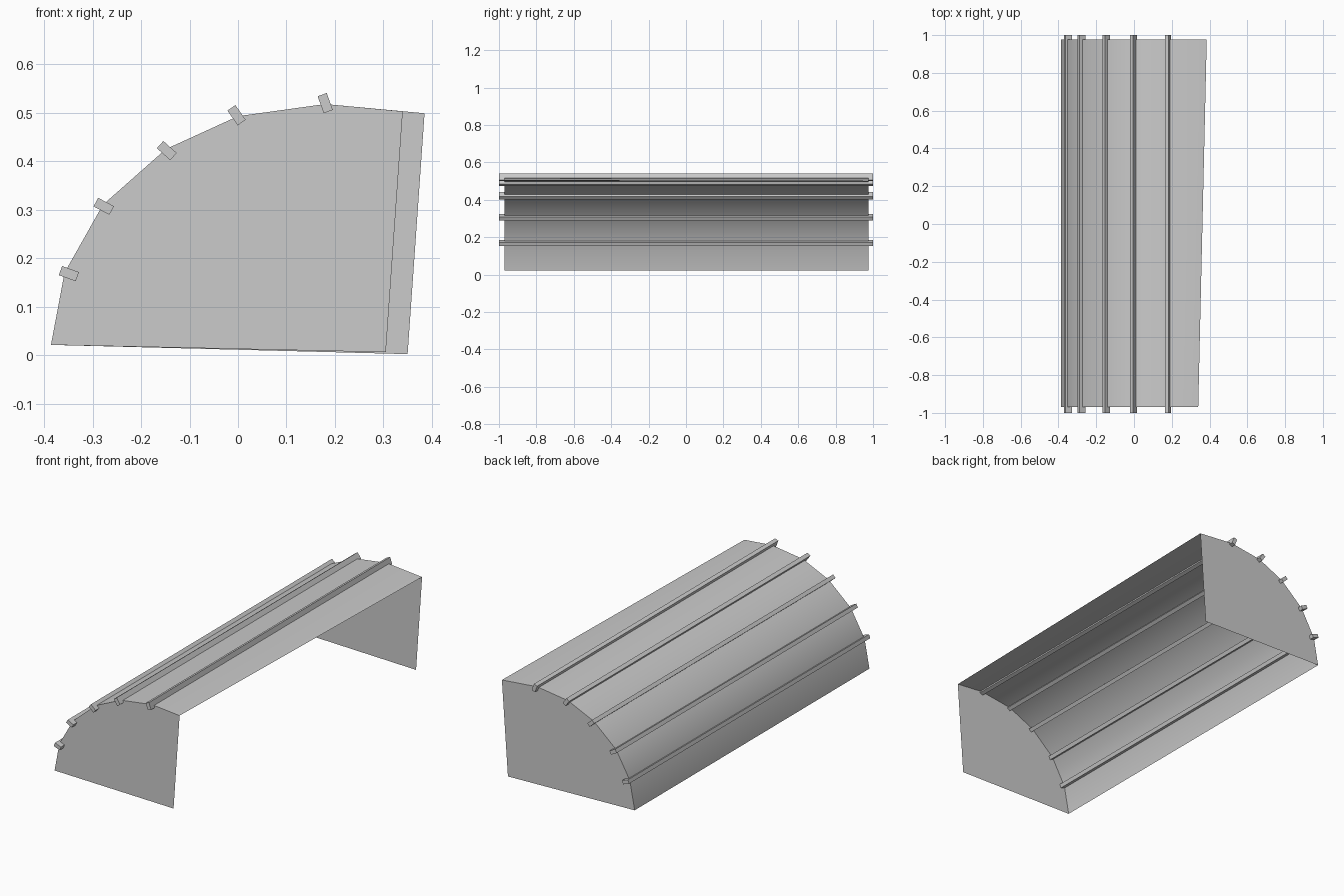
import bpy, bmesh, math

if "Cube" in bpy.data.objects:
    bpy.data.objects.remove(bpy.data.objects["Cube"])

FRONT, BACK = -0.97, 0.977

# Arched profile (x, z), from the low wall edge up to the outer lip
arch = [(-0.386, 0.021), (-0.358, 0.17), (-0.279, 0.31),
        (-0.149, 0.425), (0.0, 0.493), (0.18, 0.518)]
front_profile = arch + [(0.340, 0.503)]
back_profile = arch + [(0.385, 0.499)]


def make_object(name, bm):
    mesh = bpy.data.meshes.new(name)
    bm.to_mesh(mesh)
    bm.free()
    obj = bpy.data.objects.new(name, mesh)
    bpy.context.collection.objects.link(obj)
    return obj


def end_panel(name, profile, foot, y):
    bm = bmesh.new()
    verts = [bm.verts.new((x, y, z)) for x, z in profile + [foot]]
    if y > 0:
        verts.reverse()
    face = bm.faces.new(verts)
    face.normal_update()
    if face.normal.y * y < 0:
        face.normal_flip()
    return make_object(name, bm)


def batten(name, x, z, angle):
    bm = bmesh.new()
    bmesh.ops.create_cube(bm, size=1)
    bmesh.ops.scale(bm, vec=(0.037, 2.0, 0.02), verts=bm.verts)
    obj = make_object(name, bm)
    obj.location = (x, 0, z)
    # positive angle tips the +x end downwards
    obj.rotation_euler.y = math.radians(angle)
    return obj


# Curved canopy sheet
bm = bmesh.new()
front = [bm.verts.new((x, FRONT, z)) for x, z in front_profile]
back = [bm.verts.new((x, BACK, z)) for x, z in back_profile]
for i in range(len(front) - 1):
    face = bm.faces.new((front[i], front[i + 1], back[i + 1], back[i]))
    face.smooth = True
bm.normal_update()
if bm.faces[:][-1].normal.z < 0:
    bmesh.ops.reverse_faces(bm, faces=bm.faces[:])
make_object("canopy_sheet", bm)

# Flat end panels
end_panel("front_end_panel", front_profile, (0.305, 0.006), FRONT)
end_panel("back_end_panel", back_profile, (0.350, 0.002), BACK)

# Long battens along the folds
battens = [(-0.349, 0.168, 20), (-0.277, 0.307, 28), (-0.147, 0.422, 42),
           (-0.003, 0.495, 55), (0.180, 0.520, 70)]
for i, (x, z, a) in enumerate(battens, 1):
    batten(f"batten_{i}", x, z, a)
